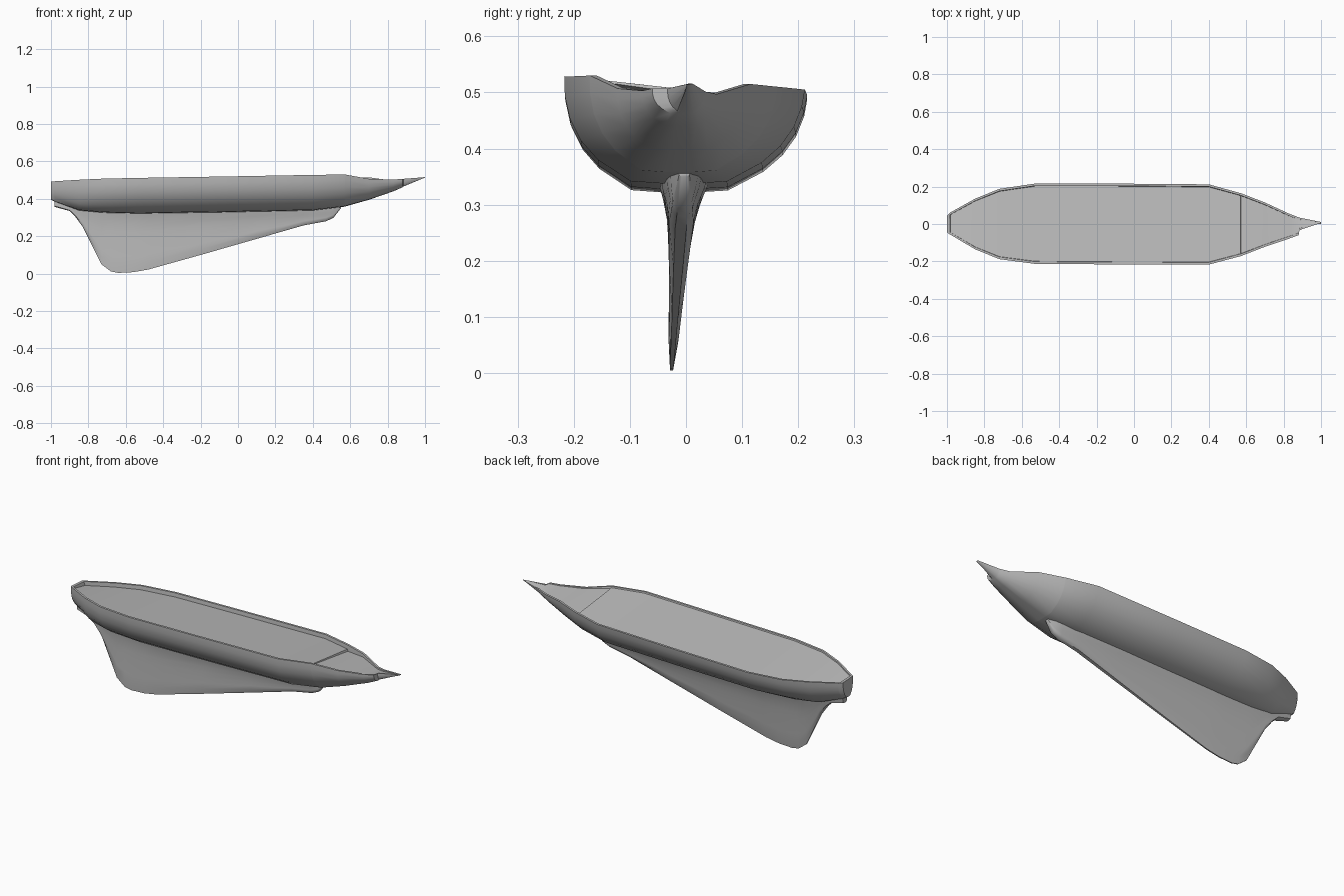
import bpy, bmesh, math

cube = bpy.data.objects.get("Cube")
if cube:
    bpy.data.objects.remove(cube, do_unlink=True)

# One plain grey for the whole boat
grey = bpy.data.materials.new("plain_grey")
grey.use_nodes = True
colour = (0.5, 0.5, 0.5, 1)
grey.diffuse_color = colour
grey.node_tree.nodes["Principled BSDF"].inputs["Base Color"].default_value = colour


def loft(name, rings, angle):
    """Skin a list of closed rings and cap both ends."""
    bm = bmesh.new()
    loops = [[bm.verts.new(p) for p in ring] for ring in rings]
    n = len(loops[0])
    for a, b in zip(loops, loops[1:]):
        for i in range(n):
            j = (i + 1) % n
            bm.faces.new((a[i], a[j], b[j], b[i]))
    bm.faces.new(loops[0])
    bm.faces.new(loops[-1])
    bmesh.ops.remove_doubles(bm, verts=bm.verts, dist=0.0003)
    bmesh.ops.recalc_face_normals(bm, faces=bm.faces)
    mesh = bpy.data.meshes.new(name)
    bm.to_mesh(mesh)
    bm.free()
    mesh.materials.append(grey)
    obj = bpy.data.objects.new(name, mesh)
    bpy.context.collection.objects.link(obj)
    bpy.ops.object.select_all(action="DESELECT")
    obj.select_set(True)
    bpy.context.view_layer.objects.active = obj
    bpy.ops.object.shade_smooth_by_angle(angle=math.radians(angle))
    return obj


def lerp_table(table, v):
    """Piecewise linear lookup in (key, value) pairs."""
    if v <= table[0][0]:
        return table[0][1]
    for (a, fa), (b, fb) in zip(table, table[1:]):
        if v <= b:
            return fa + (fb - fa) * (v - a) / (b - a)
    return table[-1][1]


# Hull: x, front edge y, back edge y, front rim z, back rim z, bottom z, deck depth
stations = [
    (-1.0, -.045, .045, .494, .490, .395, 0),
    (-.985, -.055, .06, .494, .489, .388, 0),
    (-.98, -.058, .063, .494, .489, .385, 1),
    (-.85, -.135, .135, .502, .488, .338, 1),
    (-.72, -.188, .188, .508, .487, .326, 1),
    (-.53, -.213, .216, .512, .487, .322, 1),
    (-.1, -.216, .216, .519, .495, .328, 1),
    (.4, -.217, .212, .528, .505, .338, 1),
    (.57, -.172, .165, .53, .510, .358, 1),
    (.573, -.171, .164, .53, .510, .359, 1.5),
    (.7, -.122, .115, .507, .515, .395, .8),
    (.83, -.078, .055, .503, .497, .44, .4),
    (.88, -.06, .036, .507, .501, .462, .3),
    (.885, -.033, .034, .507, .502, .466, .3),
    (1.0, .009, .011, .516, .516, .514, 0),
]
section = [(1, 0), (.985, .18), (.93, .4), (.83, .6), (.68, .78), (.4, .98), (.15, 1)]


def hull_ring(x, y0, y1, z0, z1, bottom, depth):
    def side(y, z):
        return [(x, y * u - .012 * t * min(1, abs(y) * 6), z - (z - bottom) * t)
                for u, t in section]
    in0, in1 = (y - math.copysign(min(.012, abs(y) * .3), y) for y in (y0, y1))
    inner = [(x, in1, z1), (x, in1 * .99, z1 - .022 * depth),
             (x, in0 * .99, z0 - .007 * depth), (x, in0, z0)]
    return side(y0, z0) + side(y1, z1)[::-1] + inner


loft("hull", [hull_ring(*s) for s in stations], 35)

# Keel fin: lower edge along x, thickness by height, slightly leaning
lower_edge = [(-.98, .357), (-.9, .335), (-.87, .305), (-.83, .25), (-.73, .05),
              (-.68, .012), (-.64, .004), (-.56, .008), (-.48, .022), (-.2, .1),
              (.1, .186), (.35, .258), (.47, .28), (.51, .298), (.55, .35)]
thickness = [(0, .006), (.12, .012), (.25, .021), (.3, .03), (.33, .042), (.39, .055)]
end_taper = [(-.98, .35), (-.8, .7), (-.5, 1), (.3, 1), (.5, .6), (.55, .2)]
ROWS = 9


def keel_ring(x, low):
    top = max(lerp_table([(-.98, .395), (-.85, .35), (.4, .35), (.55, .372)], x), low + .01)
    front, back = [], []
    for i in range(ROWS):
        s = i / (ROWS - 1)
        z = low + (top - low) * s
        w = lerp_table(thickness, z) * lerp_table(end_taper, x)
        w *= .5 if i == 0 else 1
        lean = (z - .4) * .065
        front.append((x, lean - w, z))
        back.append((x, lean + w, z))
    return front + back[::-1]


loft("keel", [keel_ring(*p) for p in lower_edge], 40)
